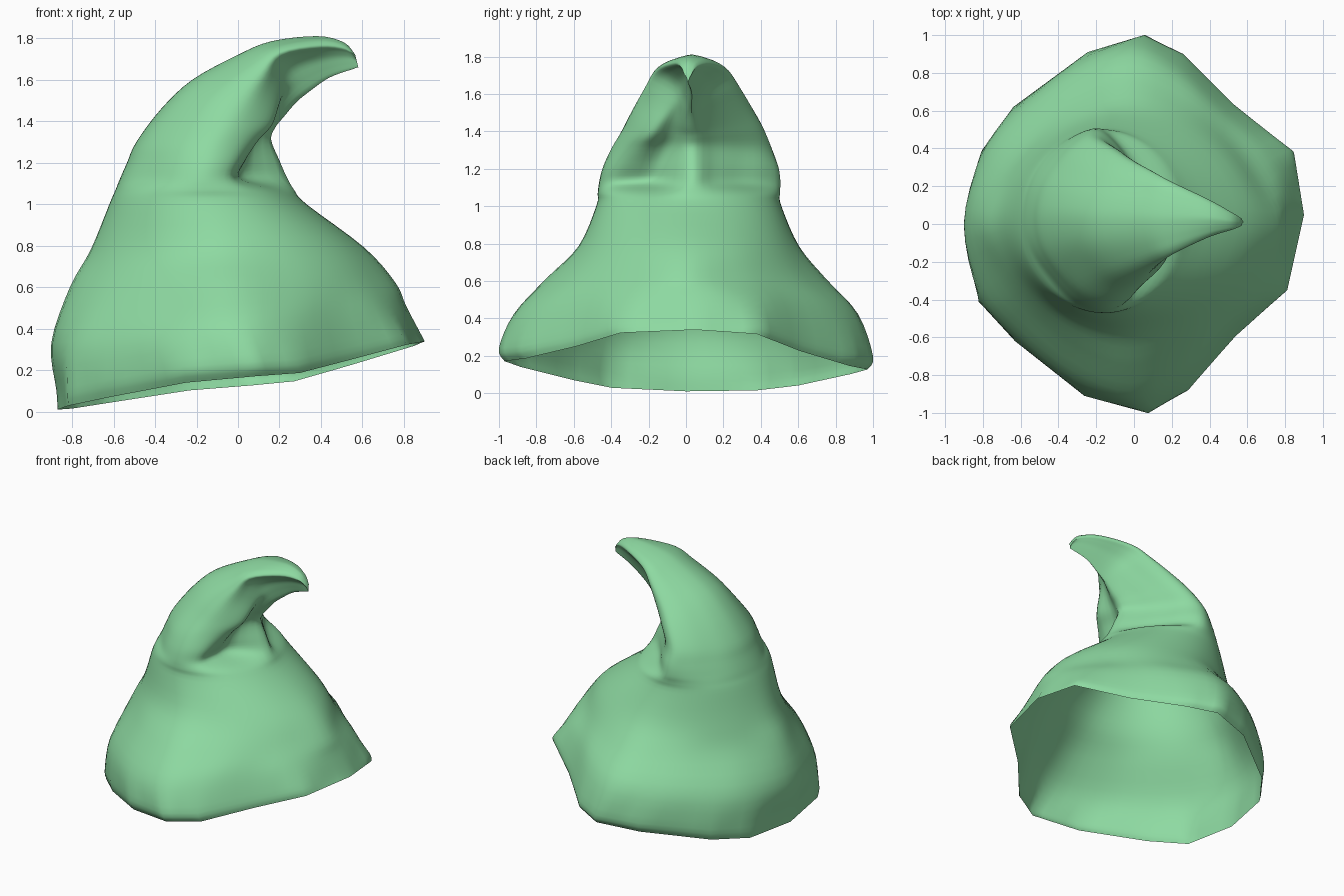
import bpy, bmesh, math
from mathutils import Vector

if "Cube" in bpy.data.objects:
    bpy.data.objects.remove(bpy.data.objects["Cube"])


def curve(pts, steps, closed, straight=False):
    """Smooth (or straight) line through the points."""
    n, out = len(pts), []
    for i in range(n if closed else n - 1):
        if closed:
            a, b, c, d = (pts[(i + k) % n] for k in (-1, 0, 1, 2))
        else:
            a, b, c, d = (pts[min(max(i + k, 0), n - 1)] for k in (-1, 0, 1, 2))
        for s in range(steps):
            t = s / steps
            if straight:
                out.append(b.lerp(c, t))
            else:
                out.append(0.5 * (2 * b + (c - a) * t + (2 * a - 5 * b + 4 * c - d) * t * t
                                  + (3 * b - a - 3 * c + d) * t ** 3))
    if not closed:
        out.append(pts[-1].copy())
    return out


def superellipse(p):
    out = []
    for k in range(16):
        a = math.pi + k * math.pi / 8
        c, s = math.cos(a), math.sin(a)
        r = (abs(c) ** p + abs(s) ** p) ** (-1 / p)
        out.append((r * c, r * s))
    return out


# Cross-sections (left point first, then round by the front):
# angular brim, diamond, round body, pinched fold, ridge with keel, thin tip
brim = [(-1, 0), (-.94, -.41), (-.72, -.62), (-.3, -.91), (.08, -1), (.32, -.88), (.6, -.6), (.9, -.36),
        (1, .05), (.94, .39), (.6, .63), (.29, .9), (.06, 1), (-.28, .91), (-.73, .62), (-.92, .39)]
pit = [(-1, 0), (-.92, -.33), (-.66, -.64), (-.36, -.89), (0, -1), (.3, -.9), (.38, -.65), (.48, -.35),
       (1, 0), (.75, .27), (.48, .53), (.22, .82), (-.05, 1), (-.38, .91), (-.69, .68), (-.92, .37)]
ridge = [(-1, 0), (-.91, -.34), (-.66, -.64), (-.28, -.9), (.2, -1), (.65, -.85), (.92, -.6), (.78, -.3),
         (1, 0), (.70, .3), (.40, .62), (.10, .92), (-.2, 1), (-.5, .83), (-.74, .57), (-.92, .3)]
tip = [(-1, 0), (-.96, -.28), (-.87, -.58), (-.73, -.87), (-.5, -1), (-.25, -.7), (.1, -.38), (.55, -.2),
       (1, 0), (.55, .24), (.1, .5), (-.25, .8), (-.5, 1), (-.73, .87), (-.87, .58), (-.96, .28)]
shapes = [brim, superellipse(1.52), superellipse(2.0), pit, ridge, tip]

# Rings: left x, left z, right x, right z, half width, y offset, shape blend
rings = [
    (-.87, .01, .90, .34, .97, 0, 0),
    (-.875, .10, .875, .39, 1.0, 0, 0),
    (-.90, .33, .81, .51, .92, 0, .5),
    (-.81, .60, .76, .62, .75, 0, 1),
    (-.71, .78, .61, .79, .59, .015, 1.6),
    (-.62, 1.0, .33, 1.0, .495, .015, 2),
    (-.59, 1.07, .27, 1.07, .487, .015, 2.2),
    (-.57, 1.12, .235, 1.13, .485, .02, 2.9),
    (-.535, 1.2, .20, 1.21, .47, .025, 3.3),
    (-.49, 1.30, .16, 1.31, .43, .03, 3.8),
    (-.37, 1.46, .18, 1.37, .375, .035, 4),
    (-.22, 1.60, .22, 1.42, .32, .03, 4.1),
    (0, 1.72, .28, 1.49, .25, .03, 4.5),
    (.16, 1.785, .34, 1.54, .19, .03, 5),
    (.38, 1.81, .44, 1.61, .10, .03, 5),
    (.51, 1.78, .55, 1.65, .045, .015, 5),
    (.565, 1.72, .58, 1.66, .02, .01, 5),
]


def ring_points(lx, lz, rx, rz, w, oy, blend):
    i = min(int(blend), len(shapes) - 2)
    f = blend - i
    pts = []
    for (u0, v0), (u1, v1) in zip(shapes[i], shapes[i + 1]):
        u, v = u0 + (u1 - u0) * f, v0 + (v1 - v0) * f
        t = (u + 1) / 2
        pts.append(Vector((lx + (rx - lx) * t, oy + w * v, lz + (rz - lz) * t)))
    # brim edge sags right of the middle, more at the back
    if blend == 0:
        for p in pts:
            p.z -= .06 * max(0, 1 - abs(p.x - .3) / .6) + .022 * p.y
    return curve(pts, 4, True, straight=blend < .3)


# Loft the cloth: smooth along every column, open at the bottom
loops = [ring_points(*r) for r in rings]
columns = [curve(list(col), 4, False) for col in zip(*loops)]
bm = bmesh.new()
grid = [[bm.verts.new(p) for p in col] for col in columns]
n = len(grid)
for i in range(n):
    a, b = grid[i], grid[(i + 1) % n]
    for j in range(len(a) - 1):
        bm.faces.new((a[j], b[j], b[j + 1], a[j + 1]))
bm.faces.new([col[-1] for col in grid])
bmesh.ops.recalc_face_normals(bm, faces=bm.faces)

mesh = bpy.data.meshes.new("floppy_hat")
bm.to_mesh(mesh)
bm.free()
hat = bpy.data.objects.new("floppy_hat", mesh)
bpy.context.collection.objects.link(hat)

# Green cloth
green = bpy.data.materials.new("green_cloth")
green.diffuse_color = (.27, .70, .36, 1)
green.use_nodes = True
green.node_tree.nodes["Principled BSDF"].inputs["Base Color"].default_value = green.diffuse_color
mesh.materials.append(green)

bpy.context.view_layer.objects.active = hat
hat.select_set(True)
bpy.ops.object.shade_smooth_by_angle(angle=math.radians(50))
